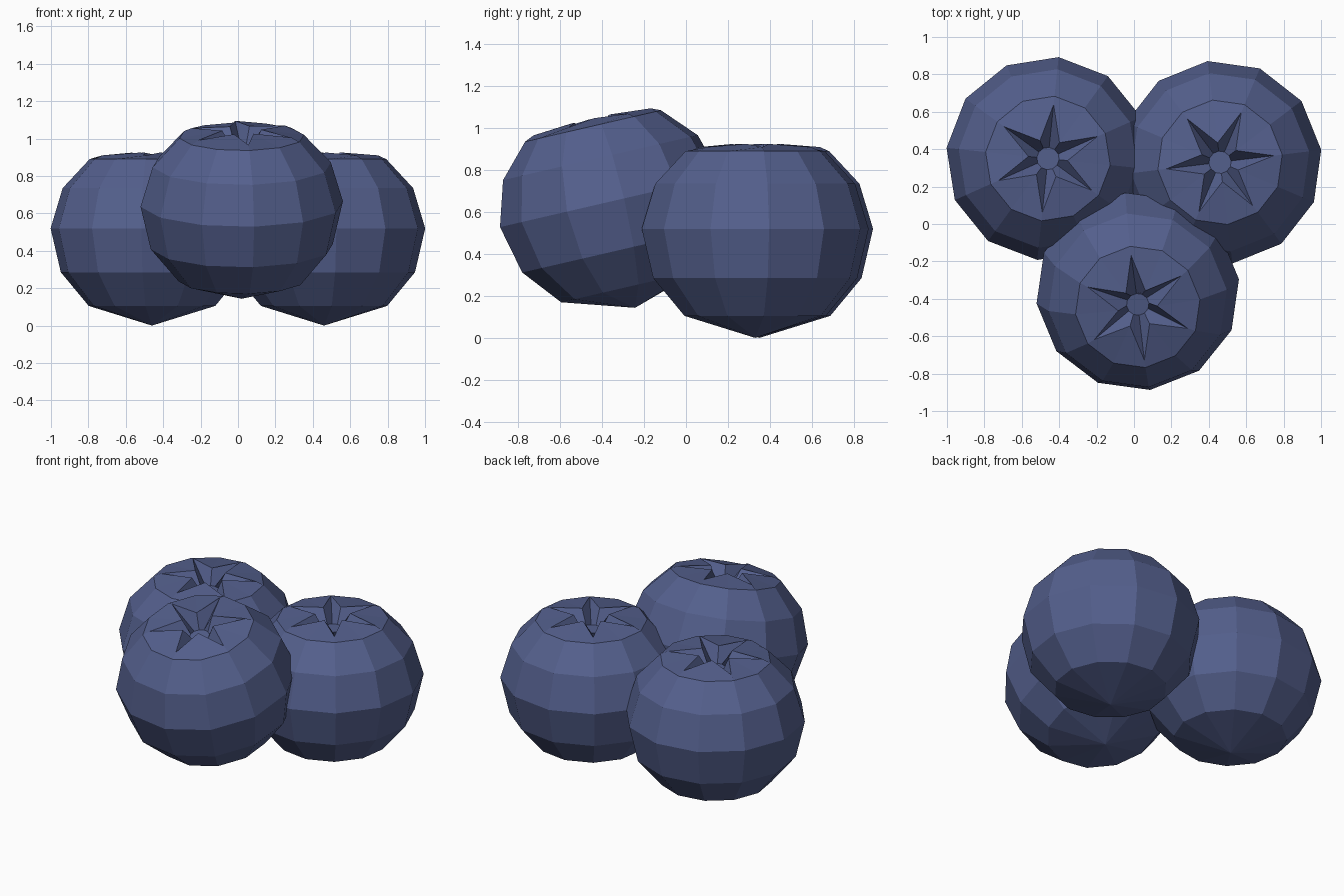
import bpy, bmesh
from math import sin, cos, radians
from mathutils import Matrix, Vector

if "Cube" in bpy.data.objects:
    bpy.data.objects.remove(bpy.data.objects["Cube"])

mat = bpy.data.materials.new("berry_blue")
mat.diffuse_color = (0.088, 0.115, 0.265, 1)
mat.use_nodes = True
mat.node_tree.nodes["Principled BSDF"].inputs["Base Color"].default_value = mat.diffuse_color

SIDES = 12
# (radius, height above berry centre) from the bottom up to the crown edge
PROFILE = [(0.34, -0.415), (0.49, -0.235), (0.545, 0.0), (0.48, 0.215), (0.335, 0.37)]


def berry(name, centre, turn, tilt):
    bm = bmesh.new()

    def ring(radius_height):
        out = []
        for i in range(SIDES):
            r, h = radius_height(i)
            a = radians(turn + i * 360 / SIDES)
            out.append(bm.verts.new((r * cos(a), r * sin(a), h)))
        return out

    def bridge(lo, hi):
        for i in range(SIDES):
            j = (i + 1) % SIDES
            bm.faces.new((lo[i], lo[j], hi[j], hi[i]))

    # Round body
    rings = [ring(lambda i, p=p: p) for p in PROFILE]
    # Star-shaped crown: long groove tips alternate with raised inner petals
    rings.append(ring(lambda i: (0.29, 0.39) if i % 2 == 0 else (0.105, 0.405)))
    # Sunken floor of the crown
    rings.append(ring(lambda i: (0.06, 0.31)))
    for lo, hi in zip(rings, rings[1:]):
        bridge(lo, hi)
    bm.faces.new(rings[-1])
    # Pointed bottom
    pole = bm.verts.new((0, 0, -0.52))
    for i in range(SIDES):
        bm.faces.new((pole, rings[0][(i + 1) % SIDES], rings[0][i]))

    bm.transform(Matrix.Translation(Vector(centre))
                 @ Matrix.Rotation(radians(tilt), 4, 'X'))
    bmesh.ops.recalc_face_normals(bm, faces=bm.faces)
    mesh = bpy.data.meshes.new(name)
    bm.to_mesh(mesh)
    bm.free()
    mesh.materials.append(mat)
    obj = bpy.data.objects.new(name, mesh)
    bpy.context.collection.objects.link(obj)
    return obj


# Two upright berries behind, one leaning forward on top of them
berry("back_left_berry", (-0.46, 0.35, 0.52), 24, 0)
berry("back_right_berry", (0.46, 0.33, 0.52), 7, 0)
berry("front_berry", (0.02, -0.36, 0.65), 37, 13)
